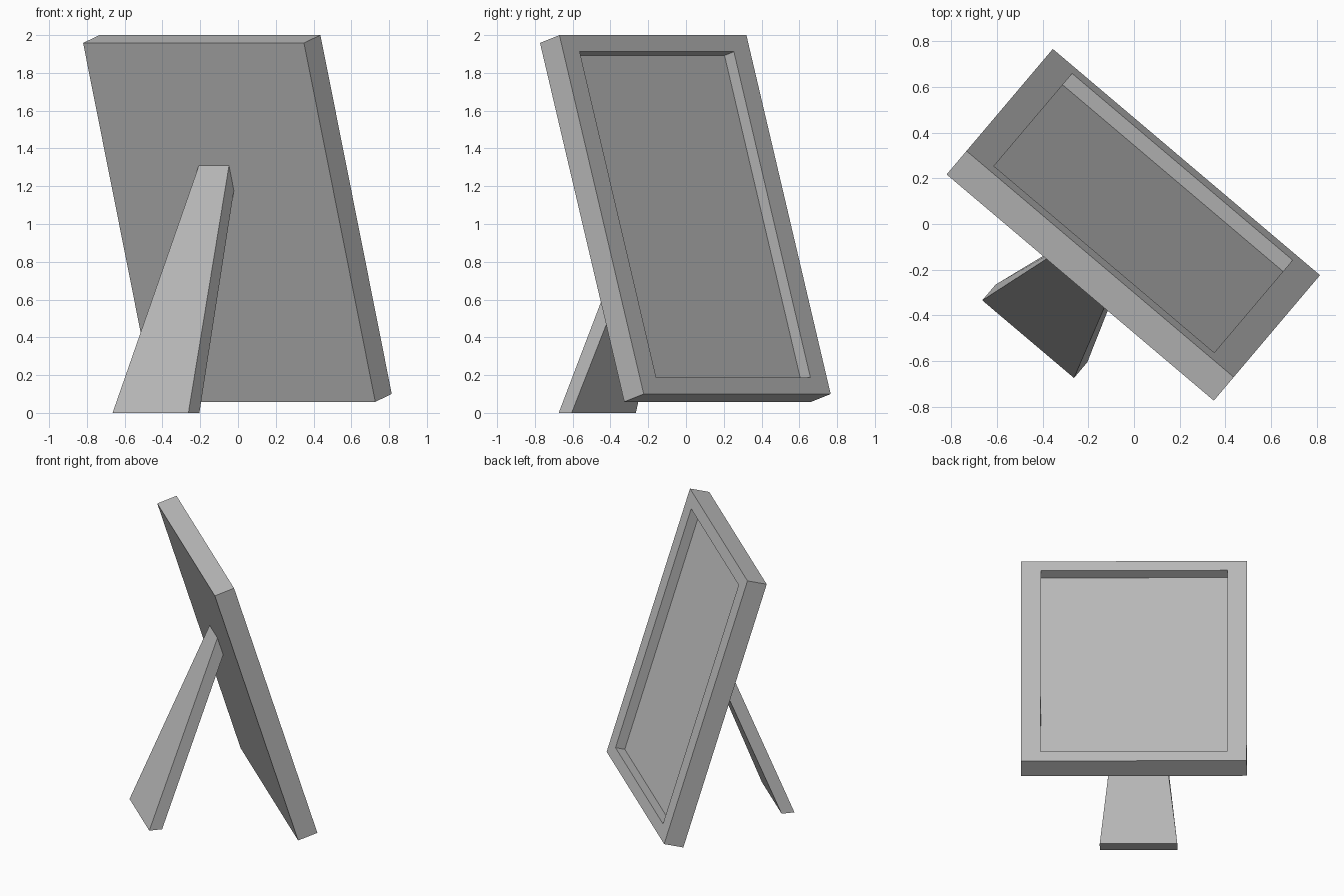
import bpy
import bmesh
from math import radians
from mathutils import Matrix, Vector

if "Cube" in bpy.data.objects:
    bpy.data.objects.remove(bpy.data.objects["Cube"], do_unlink=True)

# One plain grey for every part
GREY = (0.52, 0.52, 0.52, 1.0)
grey = bpy.data.materials.new("plain_grey")
grey.diffuse_color = GREY
grey.use_nodes = True
for node in grey.node_tree.nodes:
    if node.type == "BSDF_PRINCIPLED":
        node.inputs["Base Color"].default_value = GREY

TURN = Matrix.Rotation(radians(-40.25), 4, "Z")


def add_part(name, bm, matrix):
    bmesh.ops.recalc_face_normals(bm, faces=bm.faces)
    mesh = bpy.data.meshes.new(name)
    bm.to_mesh(mesh)
    bm.free()
    mesh.materials.append(grey)
    part = bpy.data.objects.new(name, mesh)
    part.matrix_world = matrix
    bpy.context.collection.objects.link(part)
    return part


# Picture frame: leaning slab with a recessed panel in its display side
WIDTH, DEPTH, HEIGHT = 1.532, 0.141, 1.988
BORDER_SIDE, BORDER_END, RECESS = 0.17, 0.13, 0.068

bm = bmesh.new()
bmesh.ops.create_cube(bm, size=1.0)
bmesh.ops.scale(bm, vec=(WIDTH, DEPTH, HEIGHT), verts=bm.verts)
bmesh.ops.translate(bm, vec=(0, -DEPTH / 2, HEIGHT / 2), verts=bm.verts)
panel = max(bm.faces, key=lambda f: f.calc_center_median().y)
bmesh.ops.inset_region(bm, faces=[panel], thickness=BORDER_END)
side = (WIDTH / 2 - BORDER_SIDE) / (WIDTH / 2 - BORDER_END)
bmesh.ops.scale(bm, vec=(side, 1, 1), verts=panel.verts)
panel = bmesh.ops.extrude_discrete_faces(bm, faces=[panel])["faces"][0]
bmesh.ops.translate(bm, vec=(0, -RECESS, 0), verts=panel.verts)
lean = Matrix.Translation((0, 0.355, 0.10)) @ Matrix.Rotation(radians(17.1), 4, "X")
add_part("picture_frame", bm, TURN @ lean)

# Support leg: side profile (depth, height, half width) mirrored across its centre
PROFILE = [(-0.684, 0, 0.263), (-0.594, 0, 0.263),
           (-0.123, 1.18, 0.104), (-0.162, 1.315, 0.104)]
LEG_X = -0.028

bm = bmesh.new()
left, right = [[bm.verts.new(Vector((LEG_X + s * w, y, z))) for y, z, w in PROFILE]
               for s in (1, -1)]
bm.faces.new(left)
bm.faces.new(right[::-1])
for i in range(len(PROFILE)):
    j = (i + 1) % len(PROFILE)
    bm.faces.new((left[i], right[i], right[j], left[j]))
add_part("support_leg", bm, TURN)
